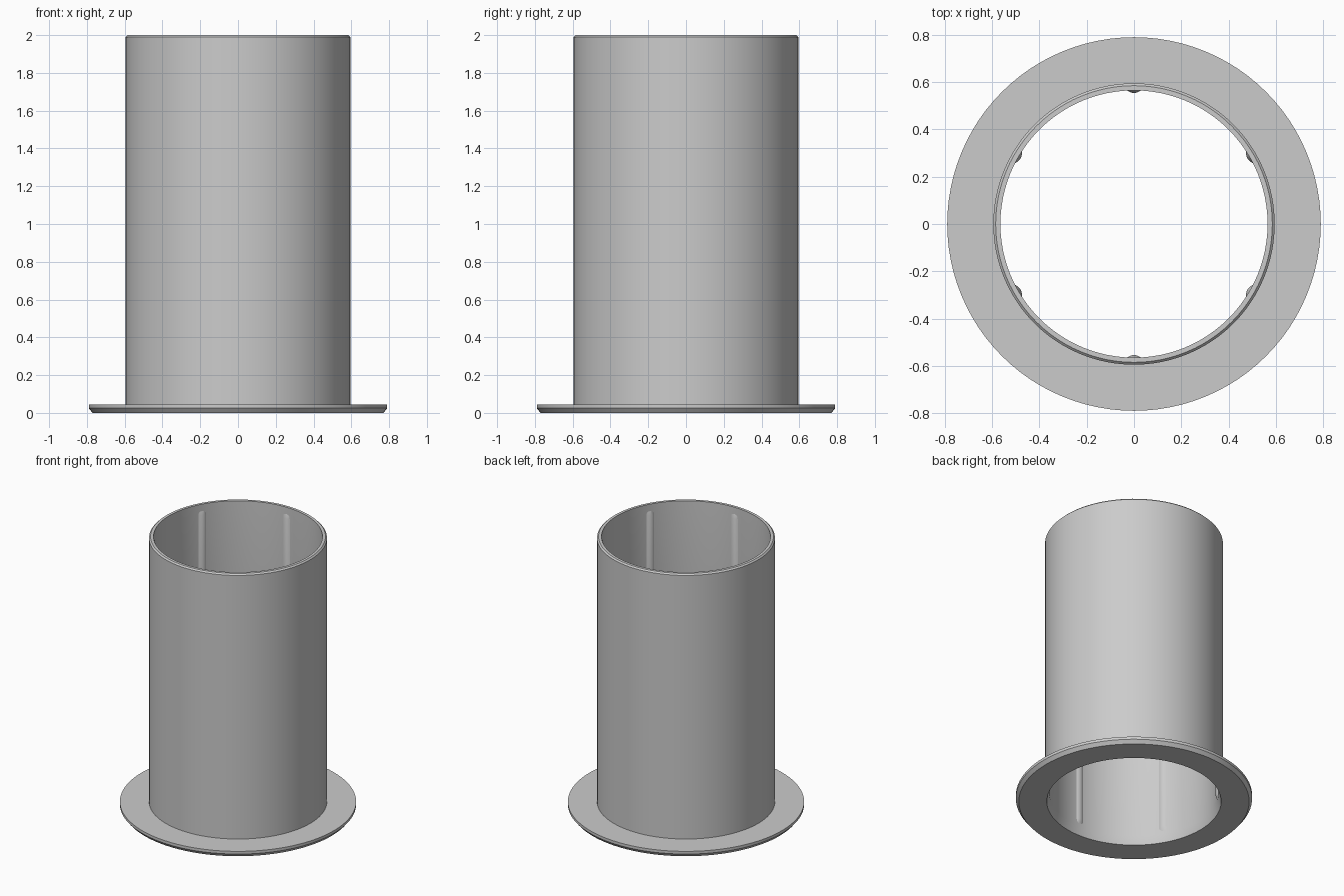
import bpy, bmesh, math
from mathutils import Matrix

cube = bpy.data.objects.get("Cube")
if cube:
    bpy.data.objects.remove(cube, do_unlink=True)

grey = bpy.data.materials.new("plain grey")
grey.use_nodes = True
colour = (0.6, 0.6, 0.6, 1)
grey.diffuse_color = colour
grey.node_tree.nodes["Principled BSDF"].inputs["Base Color"].default_value = colour

SEGMENTS = 96
BORE = 0.565


def finish(name, bm):
    bmesh.ops.recalc_face_normals(bm, faces=bm.faces)
    mesh = bpy.data.meshes.new(name)
    bm.to_mesh(mesh)
    bm.free()
    mesh.materials.append(grey)
    obj = bpy.data.objects.new(name, mesh)
    bpy.context.collection.objects.link(obj)
    bpy.ops.object.select_all(action='DESELECT')
    obj.select_set(True)
    bpy.context.view_layer.objects.active = obj
    bpy.ops.object.shade_smooth_by_angle(angle=math.radians(25))


def bridge(bm, a, b, closed):
    for i in range(len(a) if closed else len(a) - 1):
        j = (i + 1) % len(a)
        bm.faces.new((a[i], a[j], b[j], b[i]))


# Flanged tube: one closed profile turned about z
profile = [(0.77, 0), (0.79, 0.025), (0.79, 0.045), (0.595, 0.045),
           (0.595, 1.99), (0.585, 2), (BORE, 2), (BORE, 0.06), (0.583, 0)]
bm = bmesh.new()
rings = []
for r, z in profile:
    rings.append([bm.verts.new((r * math.cos(math.tau * i / SEGMENTS),
                                r * math.sin(math.tau * i / SEGMENTS), z))
                  for i in range(SEGMENTS)])
for a, b in zip(rings, rings[1:] + rings[:1]):
    bridge(bm, a, b, True)
finish("flanged_tube", bm)

# Grip ribs: shallow rounded ridges along the bore, fading at both ends
levels = [(0.075, 0), (0.11, 1), (1.92, 1), (1.955, 0)]
STEPS = 8
for k in range(6):
    bm = bmesh.new()
    rows = []
    for z, fullness in levels:
        row = []
        for s in range(STEPS + 1):
            t = 2 * s / STEPS - 1
            inset = 0.013 * fullness * (1 - t * t)
            row.append(bm.verts.new((BORE + 0.002 - inset, 0.032 * t, z)))
        rows.append(row)
    for a, b in zip(rows, rows[1:]):
        bridge(bm, a, b, False)
    # Flat back sunk in the wall closes the rib
    bm.faces.new([row[0] for row in rows] + [row[-1] for row in reversed(rows)])
    bm.faces.new(rows[0])
    bm.faces.new(rows[-1])
    bm.transform(Matrix.Rotation(math.radians(30 + 60 * k), 4, 'Z'))
    finish("grip_rib_%d" % (k + 1), bm)
